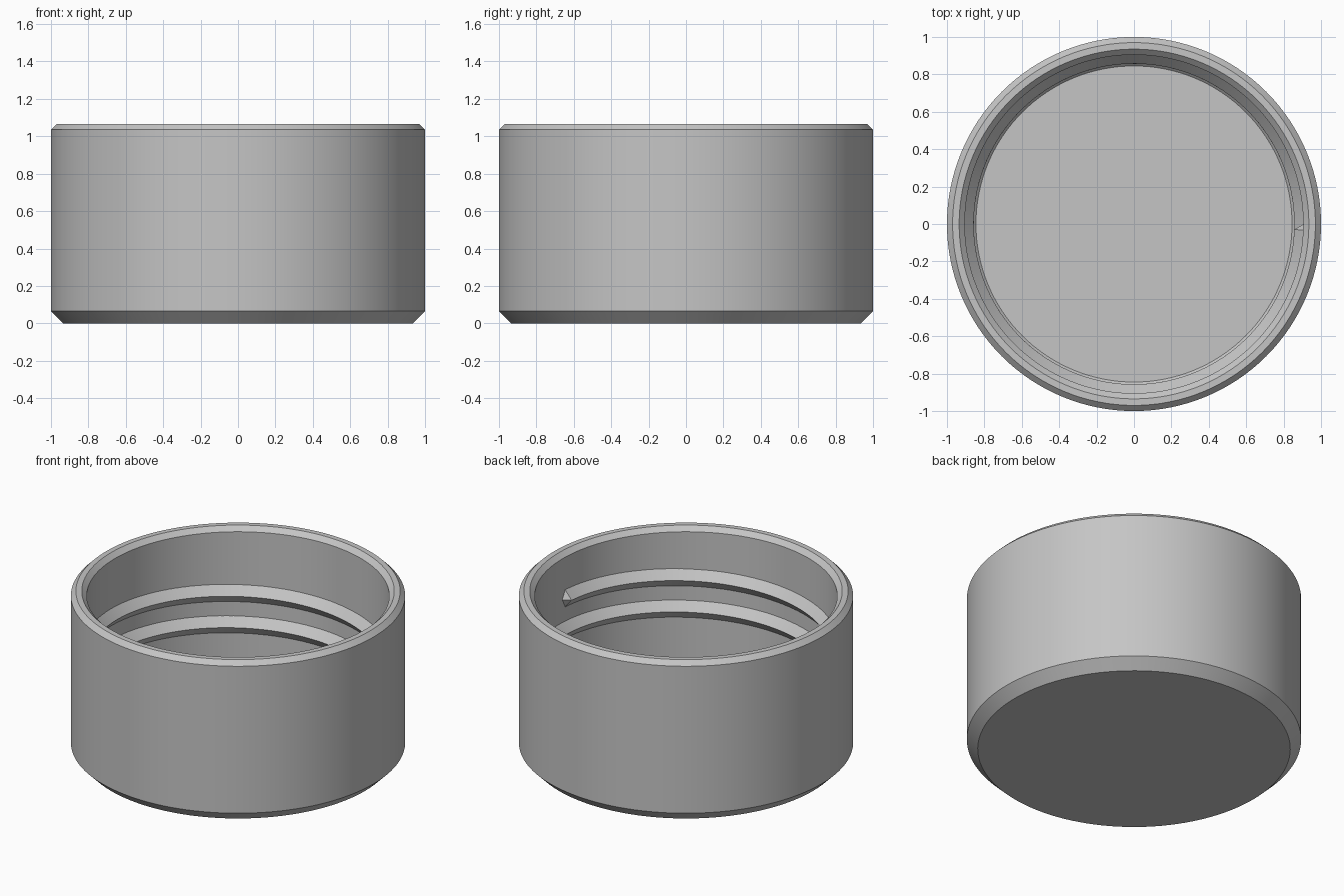
import bpy, bmesh, math

cube = bpy.data.objects.get("Cube")
if cube:
    bpy.data.objects.remove(cube, do_unlink=True)

grey = bpy.data.materials.new("plain_grey")
colour = (0.56, 0.56, 0.56, 1)
grey.diffuse_color = colour
grey.use_nodes = True
grey.node_tree.nodes["Principled BSDF"].inputs["Base Color"].default_value = colour


def add_object(name, bm):
    bmesh.ops.recalc_face_normals(bm, faces=bm.faces)
    mesh = bpy.data.meshes.new(name)
    bm.to_mesh(mesh)
    bm.free()
    mesh.materials.append(grey)
    obj = bpy.data.objects.new(name, mesh)
    bpy.context.collection.objects.link(obj)
    bpy.ops.object.select_all(action="DESELECT")
    obj.select_set(True)
    bpy.context.view_layer.objects.active = obj
    bpy.ops.object.shade_smooth_by_angle(angle=math.radians(20))
    return obj


def polar(r, angle, z):
    return (r * math.cos(angle), r * math.sin(angle), z)


# Cap body: chamfered cup profile turned about the z axis
SEGMENTS = 128
WALL = 0.905
profile = [(0.935, 0), (1, 0.065), (1, 1.035), (0.97, 1.065),
           (0.935, 1.065), (WALL, 1.035), (WALL, 0.16), (0.845, 0.1)]
bm = bmesh.new()
rings = [[bm.verts.new(polar(r, math.tau * i / SEGMENTS, z))
          for i in range(SEGMENTS)] for r, z in profile]
for low, high in zip(rings, rings[1:]):
    for i in range(SEGMENTS):
        j = (i + 1) % SEGMENTS
        bm.faces.new((low[i], low[j], high[j], high[i]))
bm.faces.new(rings[0])   # underside
bm.faces.new(rings[-1])  # inner floor
add_object("cap_body", bm)

# Internal thread: triangular ridge swept along a helix, pointed at both ends
TURNS, PITCH, TOP = 2, 0.207, 0.765
CREST, HALF = 0.857, 0.06
TAPER = 0.035
ROOT = WALL + 0.003
total = TURNS * math.tau
steps = TURNS * SEGMENTS
angles = [-total + TAPER + (total - 2 * TAPER) * i / steps for i in range(steps + 1)]


def helix_z(angle):
    return TOP + PITCH * angle / math.tau


bm = bmesh.new()
sections = []
for a in angles:
    z = helix_z(a)
    sections.append([bm.verts.new(polar(r, a, z + dz))
                     for r, dz in ((ROOT, HALF), (CREST, 0), (ROOT, -HALF))])
for s, t in zip(sections, sections[1:]):
    for i in range(3):
        j = (i + 1) % 3
        bm.faces.new((s[i], s[j], t[j], t[i]))
for section, a in ((sections[0], -total), (sections[-1], 0)):
    tip = bm.verts.new(polar(ROOT, a, helix_z(a)))
    for i in range(3):
        bm.faces.new((section[i], section[(i + 1) % 3], tip))
add_object("inner_thread", bm)
